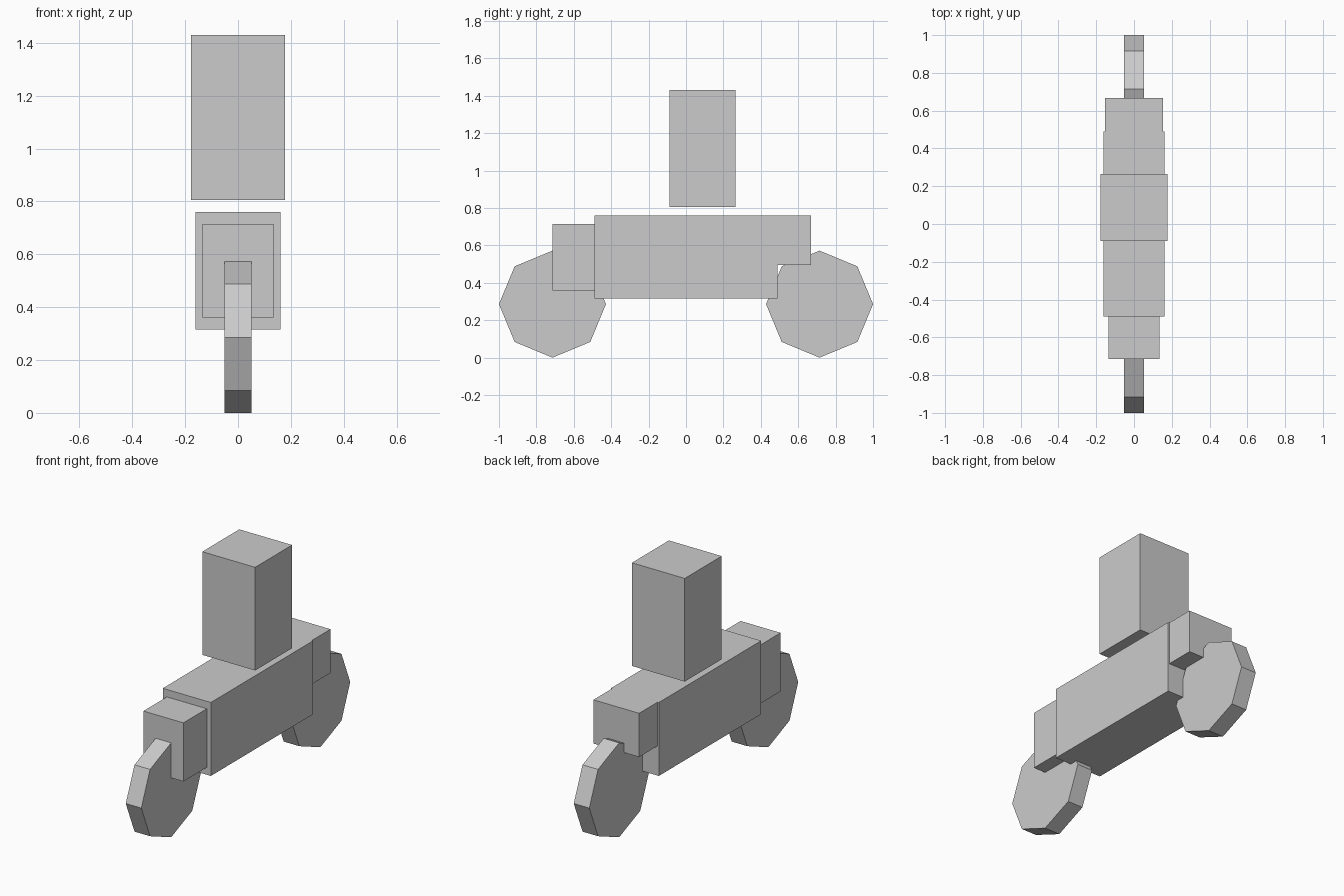
import bpy
from math import pi

if "Cube" in bpy.data.objects:
    bpy.data.objects.remove(bpy.data.objects["Cube"])


def box(name, half_width, y0, y1, z0, z1):
    bpy.ops.mesh.primitive_cube_add(size=1, location=(0, (y0 + y1) / 2, (z0 + z1) / 2))
    ob = bpy.context.object
    ob.name = name
    ob.scale = (2 * half_width, y1 - y0, z1 - z0)
    bpy.ops.object.transform_apply(location=False, rotation=False, scale=True)
    return ob


def wheel(name, y, radius=0.286, width=0.104):
    # Eight-sided disc with its axle along x and a corner touching the ground
    bpy.ops.mesh.primitive_cylinder_add(vertices=8, radius=radius, depth=width,
                                        location=(0, y, radius), rotation=(0, pi / 2, 0))
    bpy.context.object.name = name


# Wheels
wheel("front_wheel", -0.714)
wheel("rear_wheel", 0.714)

# Main frame block with nose and tail blocks
box("body", 0.161, -0.49, 0.49, 0.315, 0.76)
box("nose_block", 0.134, -0.714, -0.49, 0.36, 0.715)
box("tail_block", 0.153, 0.49, 0.667, 0.495, 0.76)

# Upright block floating above the frame
box("upper_block", 0.177, -0.089, 0.265, 0.805, 1.43)
